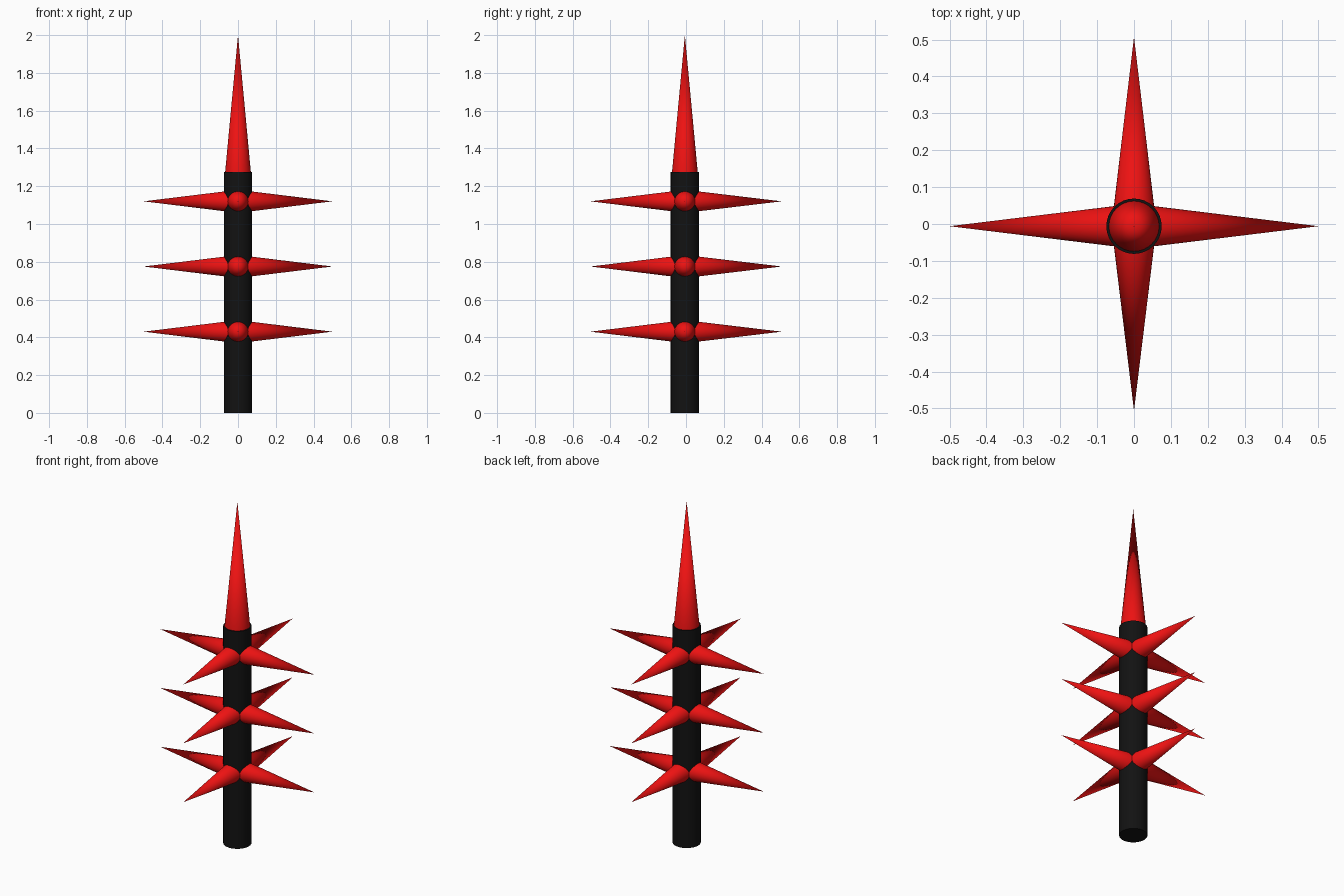
import bpy
from math import pi
from mathutils import Vector

if "Cube" in bpy.data.objects:
    bpy.data.objects.remove(bpy.data.objects["Cube"])

CY = -0.006          # post axis in y
POST_R, POST_H = 0.075, 1.275


def material(name, colour):
    m = bpy.data.materials.new(name)
    m.diffuse_color = colour
    m.use_nodes = True
    m.node_tree.nodes["Principled BSDF"].inputs["Base Color"].default_value = m.diffuse_color
    return m


black = material("black", (0.006, 0.006, 0.006, 1))
red = material("red", (0.85, 0.006, 0.006, 1))


def finish(name, mat):
    ob = bpy.context.object
    ob.name = name
    ob.data.materials.append(mat)
    bpy.ops.object.shade_smooth_by_angle(angle=pi / 5)


def spike(name, base, direction, radius, length):
    d = Vector(direction)
    bpy.ops.mesh.primitive_cone_add(
        vertices=32, radius1=radius, radius2=0, depth=length,
        location=Vector(base) + d * length / 2,
        rotation=d.to_track_quat('Z', 'Y').to_euler())
    finish(name, red)


# Post
bpy.ops.mesh.primitive_cylinder_add(vertices=32, radius=POST_R, depth=POST_H,
                                    location=(0, CY, POST_H / 2))
finish("post", black)

# Tall top spike
spike("top_spike", (0, CY, POST_H), (0, 0, 1), 0.068, 2 - POST_H)

# Three rings of four side spikes
sides = {"right": ((1, 0, 0), 0.5), "left": ((-1, 0, 0), 0.5),
         "back": ((0, 1, 0), 0.513), "front": ((0, -1, 0), 0.5)}
for level, z in enumerate((0.43, 0.775, 1.12), 1):
    for side, (direction, length) in sides.items():
        spike(f"{side}_spike_{level}", (0, CY, z), direction, 0.061, length)
